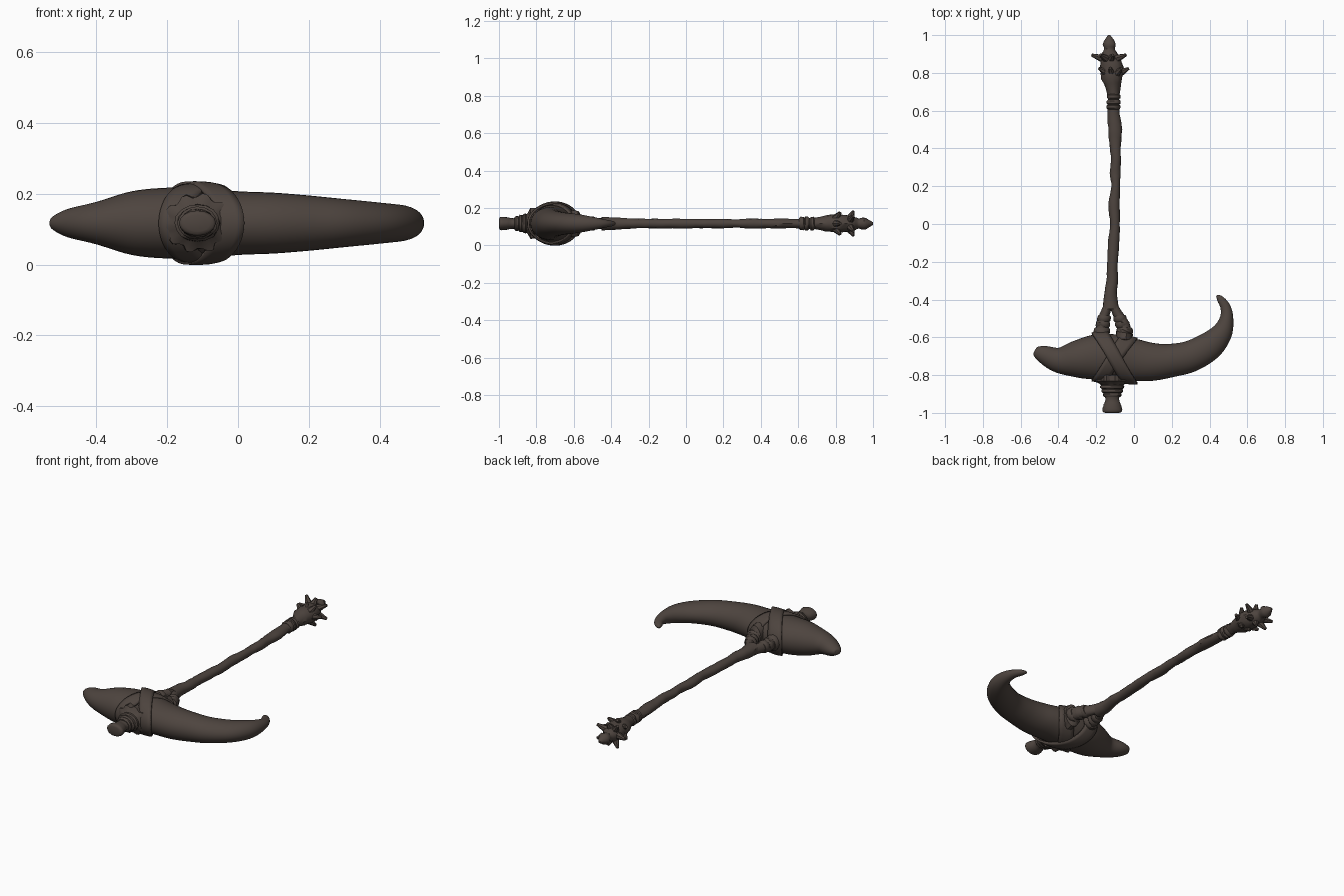
import bpy, bmesh, random
from math import sin, cos, pi, tau
from mathutils import Vector

random.seed(4)
if "Cube" in bpy.data.objects:
    bpy.data.objects.remove(bpy.data.objects["Cube"])

MID = 0.117   # height of the centre plane
AXIS = -0.115  # x of the handle where it meets the head

brown = bpy.data.materials.new("dark brown")
brown.use_nodes = True
colour = (0.075, 0.058, 0.049, 1)
brown.diffuse_color = colour
brown.node_tree.nodes["Principled BSDF"].inputs["Base Color"].default_value = colour


def finish(name, bm, angle=0.7):
    bmesh.ops.recalc_face_normals(bm, faces=bm.faces)
    mesh = bpy.data.meshes.new(name)
    bm.to_mesh(mesh)
    bm.free()
    mesh.materials.append(brown)
    obj = bpy.data.objects.new(name, mesh)
    bpy.context.collection.objects.link(obj)
    bpy.ops.object.select_all(action='DESELECT')
    obj.select_set(True)
    bpy.context.view_layer.objects.active = obj
    bpy.ops.object.shade_smooth_by_angle(angle=angle)
    return obj


def smooth_path(points, steps):
    """Catmull-Rom through (x, y, half width, half height)."""
    pts = [Vector(p) for p in points]
    pts = [pts[0]] + pts + [pts[-1]]
    out = []
    for a, b, c, d in zip(pts, pts[1:], pts[2:], pts[3:]):
        for i in range(steps):
            t = i / steps
            out.append(0.5 * (2*b + (c-a)*t + (2*a-5*b+4*c-d)*t*t + (3*b-a-3*c+d)*t**3))
    return out + [pts[-1]]


def tube(name, points, steps=4, sides=20, rough=0.0):
    path = smooth_path(points, steps) if steps > 1 else [Vector(p) for p in points]
    bm = bmesh.new()
    rings = []
    for i, p in enumerate(path):
        q = path[min(i+1, len(path)-1)] - path[max(i-1, 0)]
        side = Vector((q[1], -q[0], 0)).normalized()
        ring = []
        for k in range(sides):
            a = tau * k / sides
            r = 1 + rough * random.uniform(-1, 1)
            v = Vector((p[0], p[1], MID)) + side * (cos(a)*p[2]*r)
            v.z += sin(a) * p[3] * r
            ring.append(bm.verts.new(v))
        rings.append(ring)
    for a, b in zip(rings, rings[1:]):
        for k in range(sides):
            n = (k+1) % sides
            bm.faces.new((a[k], a[n], b[n], b[k]))
    bm.faces.new(rings[0])
    bm.faces.new(rings[-1])
    return finish(name, bm)


# Curved horn-like head
head = [(-.527, -.672, .008, .008), (-.52, -.675, .026, .02), (-.48, -.69, .047, .04),
        (-.4, -.72, .068, .06), (-.3, -.715, .1, .09), (-.2, -.705, .12, .1),
        (-.1, -.705, .12, .1), (0, -.72, .112, .09), (.1, -.73, .1, .086),
        (.2, -.722, .088, .078), (.3, -.70, .083, .068), (.4, -.645, .075, .058),
        (.465, -.575, .056, .05), (.49, -.5, .036, .036), (.484, -.44, .027, .023),
        (.455, -.395, .018, .014), (.437, -.38, .004, .004)]
tube("curved_head", head, 5, 32)
head_path = smooth_path(head, 12)


# Leather straps crossing over the head
def strap(name, lean, width, lift):
    bm = bmesh.new()
    loops = []
    for k in range(64):
        a = tau * k / 64
        row = []
        for j in range(5):
            s = j / 2 - 1
            x = AXIS + 0.012 + lean * cos(a) + s * width / 2
            p = min(head_path[:130], key=lambda q: abs(q[0] - x))
            grow = lift + 0.002 * (1 - s * s)
            row.append(bm.verts.new((x, p[1] + (p[2] + grow) * cos(a),
                                     MID + (p[3] + grow) * sin(a))))
        loops.append(row)
    for k in range(64):
        a, b = loops[k], loops[(k+1) % 64]
        for j in range(4):
            bm.faces.new((a[j], a[j+1], b[j+1], b[j]))
    obj = finish(name, bm)
    mod = obj.modifiers.new("thickness", 'SOLIDIFY')
    mod.thickness = 0.012
    mod.offset = 0


strap("strap_under", 0.078, 0.085, 0.004)
strap("strap_over", -0.078, 0.085, 0.010)

# Gnarled shaft
tube("shaft", [(-.122, -.45, .045, .036), (-.125, -.38, .035, .033), (-.115, -.3, .03, .028),
               (-.115, -.22, .028, .026), (-.108, -.1, .03, .026), (-.1, 0, .025, .026),
               (-.106, .1, .03, .025), (-.097, .2, .023, .025), (-.1, .27, .028, .022),
               (-.095, .34, .026, .027), (-.1, .42, .03, .025), (-.1, .5, .037, .027),
               (-.108, .58, .032, .025), (-.108, .66, .03, .028)], 4, 14, 0.05)

# Forked prongs with bindings
for name, x, y in (("right", -.17, -.6), ("left", -.05, -.62)):
    bend = -.152 if name == "right" else -.09
    tube(name + "_prong", [(-.122, -.4, .02, .028), (bend, -.47, .025, .03),
                           (x, -.54, .03, .036), (x, y, .034, .045)], 4, 14, 0.04)
    for i, (off, r) in enumerate(((-.5, .036), (-.53, .038), (-.565, .044))):
        cx = bend + (x - bend) * (.4 + .3 * i)
        tube(f"{name}_binding_{i}", [(cx, off+.018, r*.8, r*.8), (cx, off+.008, r, r),
                                     (cx, off-.01, r, r), (cx, off-.02, r*.8, r*.8)], 1, 12, 0.04)
tube("left_cuff", [(-.045, -.565, .035, .045), (-.05, -.575, .045, .068),
                   (-.052, -.61, .045, .075), (-.052, -.625, .035, .06)], 1, 14, 0.05)

# Jagged leather collar around the butt
bm = bmesh.new()
profile = ((-.80, 1.0), (-.832, 1.0), (-.846, .72), (-.855, .62))
rings = []
for i, (y, s) in enumerate(profile):
    ring = []
    for k in range(40):
        a = tau * k / 40
        r = s * (1 + (0.07 * (-1)**(k // 2) + random.uniform(-.03, .03) if i < 2 else 0))
        ring.append(bm.verts.new((AXIS + .092*r*cos(a), y, MID + .078*r*sin(a))))
    rings.append(ring)
for a, b in zip(rings, rings[1:]):
    for k in range(40):
        n = (k+1) % 40
        bm.faces.new((a[k], a[n], b[n], b[k]))
bm.faces.new(rings[0])
bm.faces.new(rings[-1])
finish("jagged_collar", bm, 0.5)

# Butt of the handle: wrapped neck and flared end
tube("butt", [(AXIS, -.8, .06, .055), (AXIS, -.86, .06, .05), (AXIS, -.9, .043, .033),
              (AXIS, -.93, .036, .028), (AXIS, -.955, .045, .033), (AXIS, -.982, .052, .036),
              (AXIS, -.995, .049, .033), (AXIS, -1, .036, .024)], 3, 16, 0.02)
for i, (y, r) in enumerate(((-.862, .064), (-.884, .056), (-.904, .049))):
    tube(f"butt_wrap_{i}", [(AXIS, y+.012, r*.85, r*.7), (AXIS, y+.005, r, r*.82),
                            (AXIS, y-.005, r, r*.82), (AXIS, y-.012, r*.85, r*.7)], 1, 16, 0.03)

# Knotted end of the shaft
for i, y in enumerate((.62, .645, .675)):
    tube(f"end_wrap_{i}", [(-.108, y-.015, .028, .028), (-.108, y-.007, .036, .036),
                           (-.108, y+.007, .036, .036), (-.108, y+.015, .028, .028)], 1, 12, 0.05)
tube("crown", [(-.108, .67, .03, .028), (-.11, .72, .037, .034), (-.115, .77, .056, .046),
               (-.115, .82, .058, .05), (-.125, .87, .053, .045), (-.13, .905, .04, .035),
               (-.13, .925, .028, .026), (-.13, .95, .036, .032), (-.131, .975, .023, .022),
               (-.132, 1, .006, .006)], 2, 12, 0.08)


# Thorns around the crown
def thorn(name, base, angle, reach, y_shift, radius):
    out = Vector((cos(angle), 0, sin(angle)))
    tip = Vector((base[0], base[1] + y_shift, MID)) + out * reach
    root = Vector((base[0], base[1], MID)) + out * 0.02
    turn = Vector((0, 0, 1)).rotation_difference(tip - root).to_matrix().to_4x4()
    bm = bmesh.new()
    bmesh.ops.create_cone(bm, cap_ends=True, segments=7, radius1=radius, radius2=radius * .3,
                          depth=(tip - root).length)
    bm.transform(turn)
    bmesh.ops.translate(bm, verts=bm.verts, vec=(tip + root) / 2)
    finish(name, bm, 0.5)


for i in range(7):
    a = tau * i / 7
    flat = abs(cos(a))
    thorn(f"lower_thorn_{i}", (-.112, .79), a, .055 + .03*flat, .035, .026)
    thorn(f"upper_thorn_{i}", (-.127, .87), a + pi, .058 + .04*flat, .025, .026)
